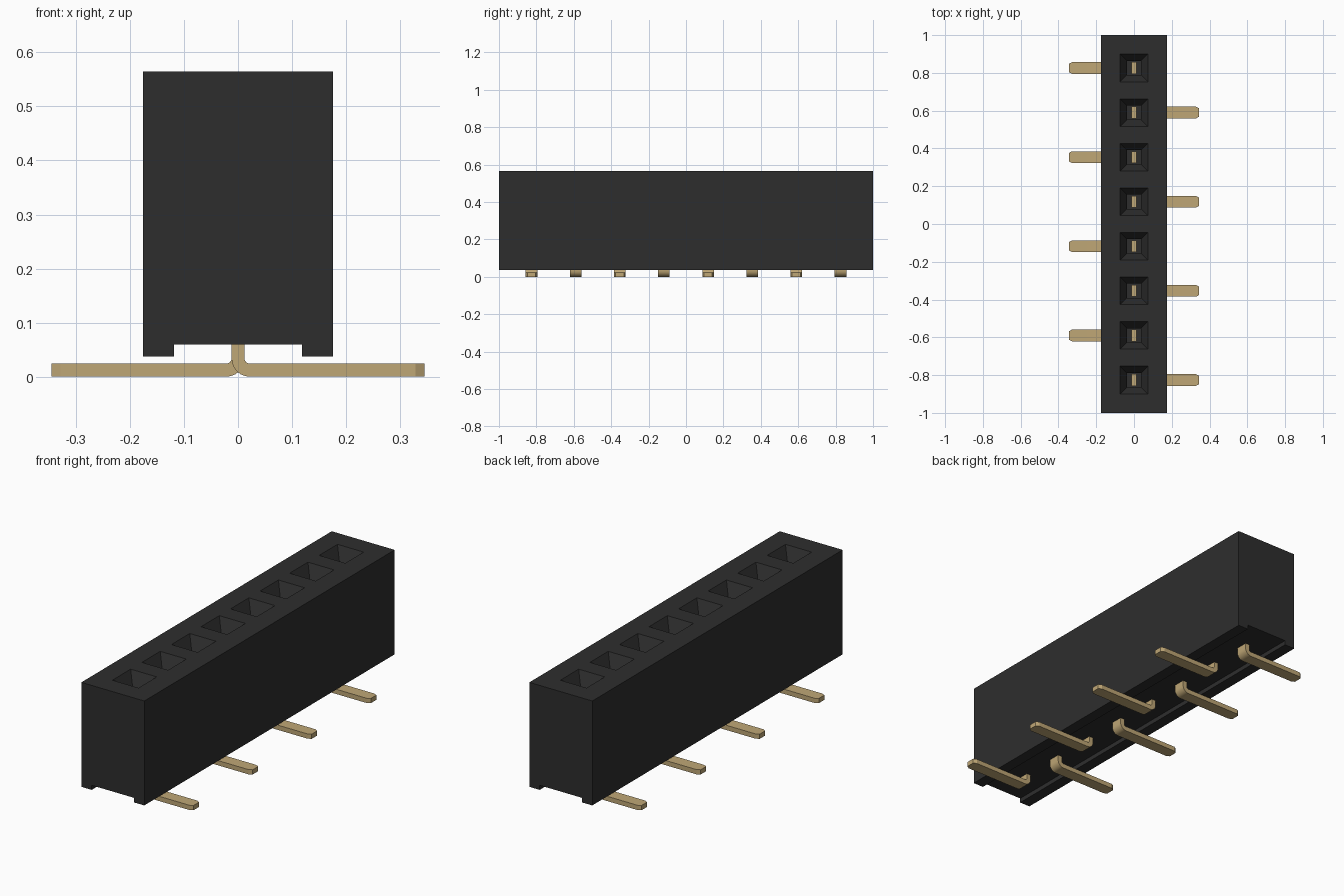
import bpy, bmesh, math

cube = bpy.data.objects.get("Cube")
if cube:
    bpy.data.objects.remove(cube, do_unlink=True)

PITCH, COUNT = 0.236, 8
CENTRES = [(i - (COUNT - 1) / 2) * PITCH for i in range(COUNT)]


def material(name, colour, roughness):
    m = bpy.data.materials.new(name)
    m.use_nodes = True
    m.diffuse_color = (*colour, 1)
    bsdf = m.node_tree.nodes["Principled BSDF"]
    bsdf.inputs["Base Color"].default_value = (*colour, 1)
    bsdf.inputs["Roughness"].default_value = roughness
    return m


def finish(bm, name, mat):
    bmesh.ops.remove_doubles(bm, verts=bm.verts, dist=1e-5)
    bmesh.ops.recalc_face_normals(bm, faces=bm.faces)
    mesh = bpy.data.meshes.new(name)
    bm.to_mesh(mesh)
    bm.free()
    mesh.materials.append(mat)
    obj = bpy.data.objects.new(name, mesh)
    bpy.context.collection.objects.link(obj)
    return obj


def loft(bm, rings):
    """Join successive closed rings of points with quads."""
    rings = [[bm.verts.new(p) for p in ring] for ring in rings]
    for a, b in zip(rings, rings[1:]):
        n = len(a)
        for i in range(n):
            bm.faces.new((a[i], a[(i + 1) % n], b[(i + 1) % n], b[i]))
    return rings


def rect(hx, y0, y1, z):
    return [(-hx, y0, z), (hx, y0, z), (hx, y1, z), (-hx, y1, z)]


black = material("black plastic", (0.027, 0.027, 0.027), 0.6)
gold = material("gold metal", (0.52, 0.385, 0.18), 0.45)

# Housing: a channelled section, one slice per socket
W, TOP, FOOT, ROOF, CH = 0.176, 0.565, 0.037, 0.06, 0.118
section = [(W, TOP), (W, FOOT), (CH, FOOT), (CH, ROOF),
           (-CH, ROOF), (-CH, FOOT), (-W, FOOT), (-W, TOP)]
stations = [-1] + [(a + b) / 2 for a, b in zip(CENTRES, CENTRES[1:])] + [1]
bm = bmesh.new()
rows = [[bm.verts.new((x, y, z)) for x, z in section] for y in stations]
for a, b in zip(rows, rows[1:]):
    for i in range(len(section) - 1):
        bm.faces.new((a[i], a[i + 1], b[i + 1], b[i]))
bm.faces.new(rows[0])
bm.faces.new(rows[-1])

# Sockets: tapered mouth, square shaft and floor
for c, y0, y1 in zip(CENTRES, stations, stations[1:]):
    rings = [rect(W, y0, y1, TOP)]
    for h, z in ((0.073, TOP), (0.038, 0.50), (0.038, 0.10)):
        rings.append(rect(h, c - h, c + h, z))
    bm.faces.new(loft(bm, rings)[-1])
finish(bm, "housing", black)

# Contacts: flat strip rising in the socket, bent outwards into a foot
T, R = 0.012, 0.022
# centre x, centre z, angle of the strip normal, half width
path = [(0, 0.30, 0, 0.031)]
for k in range(7):
    a = math.radians(15 * k)
    path.append((R - R * math.cos(a), T + R - R * math.sin(a), a, 0.031))
path += [(0.328, T, math.pi / 2, 0.031), (0.345, T, math.pi / 2, 0.022)]

for i, c in enumerate(CENTRES):
    side = 1 if i % 2 == 0 else -1
    rings = []
    for x, z, a, w in path:
        dx, dz = T * math.cos(a), T * math.sin(a)
        rings.append([(side * (x + s * dx), c + t * w, z + s * dz)
                      for s, t in ((-1, -1), (1, -1), (1, 1), (-1, 1))])
    bm = bmesh.new()
    ends = loft(bm, rings)
    bm.faces.new(ends[0])
    bm.faces.new(ends[-1])
    obj = finish(bm, f"contact_{i + 1}", gold)
    bpy.ops.object.select_all(action='DESELECT')
    obj.select_set(True)
    bpy.context.view_layer.objects.active = obj
    bpy.ops.object.shade_smooth_by_angle(angle=math.radians(25))
